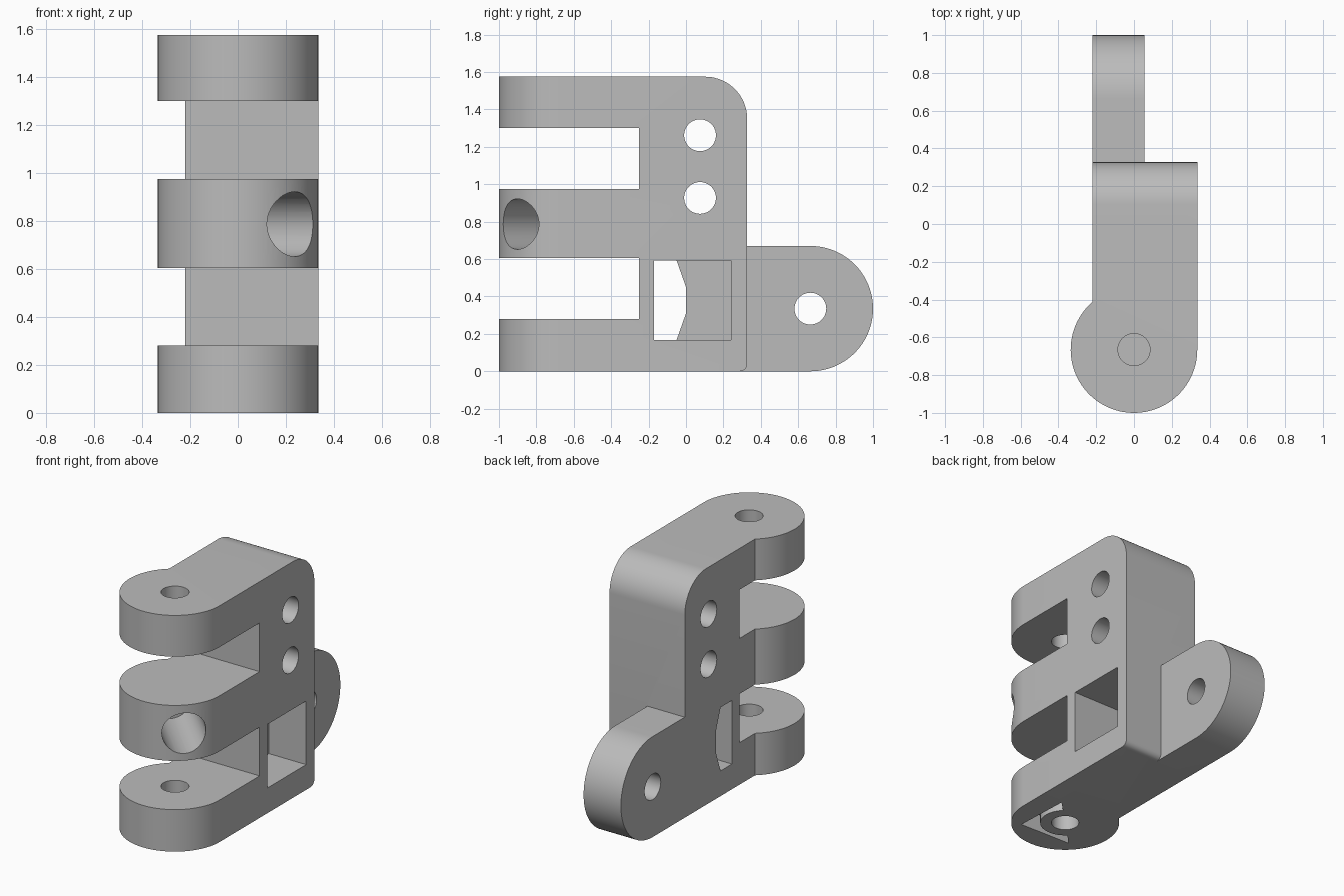
import bpy, bmesh, math
from mathutils import Vector, Matrix

cube = bpy.data.objects.get("Cube")
if cube:
    bpy.data.objects.remove(cube, do_unlink=True)

grey = bpy.data.materials.new("plain grey")
grey.use_nodes = True
grey.diffuse_color = (0.5, 0.5, 0.5, 1)
grey.node_tree.nodes["Principled BSDF"].inputs["Base Color"].default_value = (0.5, 0.5, 0.5, 1)

R = 0.335       # round end radius
C = 0.665       # distance of round ends from the centre
PIN = 0.085     # pin hole radius


def arc(cx, cy, r, start, end, steps):
    angles = [math.radians(start + (end - start) * i / steps) for i in range(steps + 1)]
    return [(cx + r * math.cos(a), cy + r * math.sin(a)) for a in angles]


def prism(name, points, axis, low, high):
    """Extrude a profile: (y, z) points along x, or (x, y) points along z."""
    bm = bmesh.new()
    place = (lambda p: (low, *p)) if axis == "x" else (lambda p: (*p, low))
    face = bm.faces.new([bm.verts.new(place(p)) for p in points])
    move = Vector((high - low, 0, 0)) if axis == "x" else Vector((0, 0, high - low))
    out = bmesh.ops.extrude_face_region(bm, geom=[face])["geom"]
    bmesh.ops.translate(bm, vec=move, verts=[g for g in out if isinstance(g, bmesh.types.BMVert)])
    bmesh.ops.recalc_face_normals(bm, faces=bm.faces)
    mesh = bpy.data.meshes.new(name)
    bm.to_mesh(mesh)
    bm.free()
    mesh.materials.append(grey)
    obj = bpy.data.objects.new(name, mesh)
    bpy.context.collection.objects.link(obj)
    return obj


def hole(name, a, b, axis, low, high, r=PIN):
    return prism(name, arc(a, b, r, 0, 352.5, 47), axis, low, high)


def combine(target, other, operation):
    mod = target.modifiers.new(other.name, "BOOLEAN")
    mod.operation, mod.solver, mod.object = operation, "EXACT", other
    bpy.context.view_layer.update()
    bpy.context.view_layer.objects.active = target
    bpy.ops.object.modifier_apply(modifier=mod.name)
    bpy.data.objects.remove(other, do_unlink=True)


# Body: plan outline with a round front, cut by a comb-shaped side outline
plan = arc(0, -C, R, 0, -math.degrees(2 * math.pi - math.acos(-0.22 / R)), 60)
body = prism("hinge_body", plan + [(-0.22, 0.45), (R, 0.45)], "z", -0.1, 1.7)
side = [(-1.1, 0)] + arc(0.287, 0.04, 0.04, -90, 0, 8) + arc(0.102, 1.35, 0.225, 0, 90, 20)
side += [(-1.1, 1.575), (-1.1, 1.3)]
for top, bottom in ((1.3, 0.975), (0.605, 0.28)):
    side += [(-0.25, top), (-0.25, bottom), (-1.1, bottom)]
    if bottom > 0.5:
        side.append((-1.1, 0.605))
combine(body, prism("comb", side, "x", -0.6, 0.6), "INTERSECT")

# Rear lug
lug = [(0.28, 0)] + arc(C, R, R, -90, 90, 48) + [(0.28, 2 * R)]
combine(body, prism("rear_lug", lug, "x", -0.22, 0.055), "UNION")

# Cross holes and vertical pin holes
cutters = [hole("lug_hole", C, R, "x", -0.5, 0.5)]
cutters += [hole("cross_hole", 0.075, z, "x", -0.5, 0.5) for z in (0.927, 1.262)]
cutters += [hole("pin_hole", 0, -C, "z", z, z + 0.5) for z in (-0.1, 1.2)]

# Square side pocket with a narrower slot through its floor
pocket = [(-0.17, 0.168), (0.24, 0.168), (0.24, 0.592), (-0.17, 0.592)]
slot = [(-0.17, 0.168), (-0.05, 0.168), (0, 0.31), (0, 0.45), (-0.05, 0.592), (-0.17, 0.592)]
cutters.append(prism("pocket", pocket, "x", 0.06, 0.5))
cutters.append(prism("slot", slot, "x", -0.5, 0.2))

# Triangular recess beneath the lower knuckle, leaving a ring at the pin
recess = [(0.195, -0.19), (0.18, 0.18)] + arc(0, 0, 0.155, 45, -135, 32) + [(-0.18, -0.18)]
cutters.append(prism("recess", [(x, y - C) for x, y in recess], "z", -0.1, 0.12))

# Blind diagonal bore in the middle knuckle
bore = hole("bore", 0, 0, "x", -0.17, 0.6, 0.135)
bore.data.transform(Matrix.Translation((0, -C, 0.787)) @ Matrix.Rotation(math.radians(-45), 4, "Z"))
cutters.append(bore)

for cutter in cutters:
    combine(body, cutter, "DIFFERENCE")

for obj in bpy.context.selected_objects:
    obj.select_set(False)
body.select_set(True)
bpy.context.view_layer.objects.active = body
bpy.ops.object.shade_smooth_by_angle(angle=math.radians(30))
